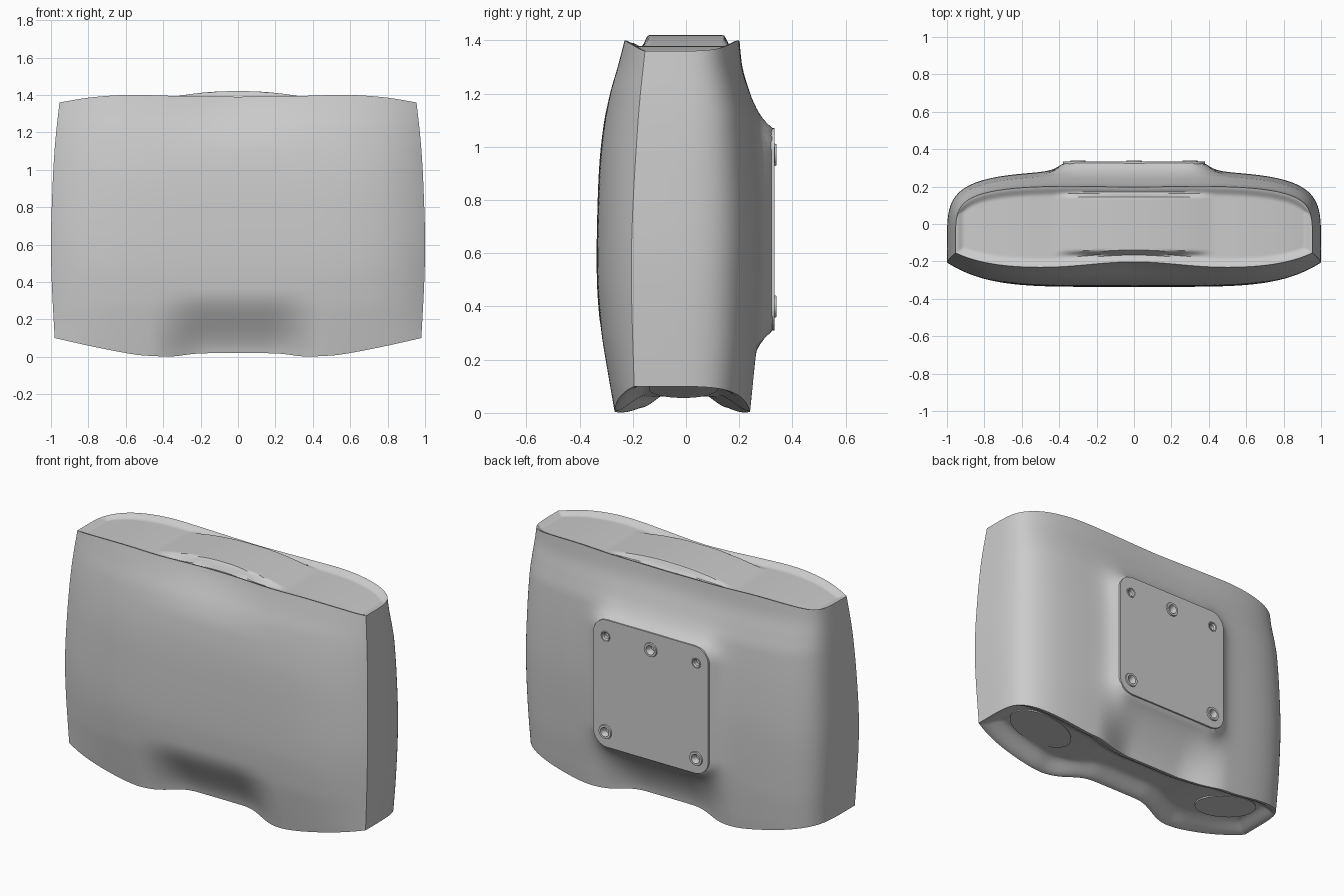
import bpy, bmesh, math
from mathutils import Matrix, Vector

cube = bpy.data.objects.get("Cube")
if cube:
    bpy.data.objects.remove(cube)

grey = bpy.data.materials.new("light_grey")
grey.use_nodes = True
grey.diffuse_color = (0.6, 0.6, 0.6, 1)
grey.node_tree.nodes["Principled BSDF"].inputs["Base Color"].default_value = (0.6, 0.6, 0.6, 1)


def finish(bm, name, smooth=True):
    bmesh.ops.recalc_face_normals(bm, faces=bm.faces)
    mesh = bpy.data.meshes.new(name)
    bm.to_mesh(mesh)
    bm.free()
    mesh.materials.append(grey)
    ob = bpy.data.objects.new(name, mesh)
    bpy.context.collection.objects.link(ob)
    bpy.ops.object.select_all(action='DESELECT')
    ob.select_set(True)
    bpy.context.view_layer.objects.active = ob
    if smooth:
        bpy.ops.object.shade_smooth_by_angle(angle=math.radians(32))
    return ob


def curve(points):
    """Smooth function through (position, value) points."""
    def slope(i):
        a, b = points[max(i - 1, 0)], points[min(i + 1, len(points) - 1)]
        return (b[1] - a[1]) / (b[0] - a[0])

    def f(p):
        p = min(max(p, points[0][0]), points[-1][0])
        i = 0
        while i < len(points) - 2 and p > points[i + 1][0]:
            i += 1
        (p0, v0), (p1, v1) = points[i], points[i + 1]
        h = p1 - p0
        t = (p - p0) / h
        return ((2*t**3 - 3*t*t + 1) * v0 + (t**3 - 2*t*t + t) * h * slope(i)
                + (3*t*t - 2*t**3) * v1 + (t**3 - t*t) * h * slope(i + 1))
    return f


def step(a, b, p):
    t = min(max((p - a) / (b - a), 0), 1)
    return t * t * (3 - 2 * t)


# Profiles: half width, crease, front and back depth by height; rims by |x|
half_width = curve([(0, .968), (.1, .98), (.55, 1.0), (.9, .992), (1.15, .977), (1.4, .95)])
crease_y = curve([(0, -.19), (.1, -.195), (.6, -.205), (1.1, -.18), (1.4, -.15)])
front_y = curve([(0, -.27), (.2, -.305), (.3, -.32), (.5, -.335), (.8, -.332),
                 (1.0, -.32), (1.2, -.29), (1.3, -.265), (1.4, -.24)])
back_y = curve([(0, .245), (.1, .255), (.3, .27), (.7, .28), (1.1, .258),
                (1.2, .238), (1.3, .215), (1.4, .205)])
rim_top = curve([(0, 1.39), (.35, 1.395), (.6, 1.4), (.8, 1.387), (.97, 1.36)])
rim_low = curve([(0, .02), (.22, .017), (.35, .002), (.45, .004), (.55, .012), (.75, .05), (.97, .1)])
PAD_Z, PAD, PAD_R = .69, .38, .09


def pad_distance(x, z):
    qx, qz = abs(x) - PAD + PAD_R, abs(z - PAD_Z) - PAD + PAD_R
    return math.hypot(max(qx, 0), max(qz, 0)) + min(max(qx, qz), 0) - PAD_R


def wall(u, t, back):
    a = min(abs(u), 1)
    z0, z1 = rim_low(a * .97), rim_top(a * .97)
    z = z0 + (z1 - z0) * t
    x, c = half_width(z) * u, crease_y(z)
    # waist pinched inwards at the bottom centre, slight dip at the top centre
    waist = (1 - step(.16, .48, abs(x))) * (1 - step(.02, .36, z))
    dip = math.exp(-(x / .35) ** 2) * step(1.1, 1.39, z)
    if not back:
        y = c + (front_y(z) - c) * (1 - a ** 5) + .1 * waist + .04 * dip
    else:
        y = c + (back_y(z) - c) * max(1 - a ** 4, 0) ** .18 - .085 * waist - .008 * dip
        # raised mounting pad with a soft flare
        d = pad_distance(x, z)
        target = .295 + .033 * step(-.055, -.02, d)
        y += (target - y) * math.exp(-max(d, 0) / .045)
    return Vector((x, y, z))


def cap(u, v, top):
    p, q = wall(u, top, False), wall(u, top, True)
    r = p.lerp(q, v)
    edge = min(min(v, 1 - v) * (q.y - p.y), (1 - abs(u)) * .97)
    if top:
        # dished top with a raised arched bar
        bar = max(1 - (r.x / .42) ** 2, 0) * (1 - step(.14, .172, abs(r.y)))
        r.z += -.022 * step(0, .05, edge) + .052 * bar
    else:
        r.z += .06 * step(0, .12, edge)
    return r


# Body: front, back, top and bottom sheets joined at their rims
bm = bmesh.new()
HALF, ROWS, ACROSS = 64, 72, 44
us = [1 - (1 - i / HALF) ** 2.2 for i in range(HALF + 1)]
us = [-u for u in reversed(us[1:])] + us


def sheet(fn, flag, n):
    grid = [[bm.verts.new(fn(u, j / n, flag)) for j in range(n + 1)] for u in us]
    for a, b in zip(grid, grid[1:]):
        for j in range(n):
            bm.faces.new((a[j], b[j], b[j + 1], a[j + 1]))


for flag in (0, 1):
    sheet(wall, flag, ROWS)
    sheet(cap, flag, ACROSS)
bmesh.ops.remove_doubles(bm, verts=bm.verts, dist=2e-6)
finish(bm, "body")

# Mounting plate: rounded square with screw holes
bm = bmesh.new()
loop = []
for k, (sx, sz) in enumerate(((1, 1), (-1, 1), (-1, -1), (1, -1))):
    for i in range(9):
        a = math.pi / 2 * (k + i / 8)
        loop.append(bm.verts.new((sx * (PAD - PAD_R) + PAD_R * math.cos(a), .285,
                                  PAD_Z + sz * (PAD - PAD_R) + PAD_R * math.sin(a))))
face = bm.faces.new(loop)
out = bmesh.ops.extrude_face_region(bm, geom=[face])["geom"]
bmesh.ops.translate(bm, verts=[g for g in out if isinstance(g, bmesh.types.BMVert)], vec=(0, .048, 0))
plate = finish(bm, "mounting_plate", False)

holes = [(-.3, .97), (.3, .97), (0, .97), (-.3, .4), (.3, .4)]
bm = bmesh.new()
for x, z in holes:
    bmesh.ops.create_cone(bm, cap_ends=True, segments=24, radius1=.024, radius2=.024, depth=.1,
                          matrix=Matrix.Translation((x, .35, z)) @ Matrix.Rotation(math.pi / 2, 4, 'X'))
cutter = finish(bm, "hole_cutter", False)
cutter.hide_render = True
bpy.context.view_layer.objects.active = plate
mod = plate.modifiers.new("holes", 'BOOLEAN')
mod.operation, mod.solver, mod.object = 'DIFFERENCE', 'EXACT', cutter
bpy.ops.object.modifier_apply(modifier=mod.name)
bpy.data.objects.remove(cutter)

# Screw collars: small turned rings around the holes
for n, (x, z) in enumerate(holes):
    wide, high = (.034, .335) if n < 2 else (.044, .34)
    profile = [(wide, .328), (wide - .004, high), (.027, high), (.018, .322), (.018, .302)]
    bm = bmesh.new()
    rings = [[bm.verts.new((x + r * math.cos(a), y, z + r * math.sin(a)))
              for a in (math.tau * i / 24 for i in range(24))] for r, y in profile]
    for a, b in zip(rings, rings[1:]):
        for i in range(24):
            j = (i + 1) % 24
            bm.faces.new((a[i], a[j], b[j], b[i]))
    finish(bm, f"screw_collar_{n + 1}")

# Oval foot inserts under both lobes
for side, sx in (("left", 1), ("right", -1)):
    bm = bmesh.new()
    place = (Matrix.Translation((sx * .68, -.01, .094)) @ Matrix.Rotation(-sx * .17, 4, 'Y')
             @ Matrix.Diagonal((.2, .13, 1, 1)))
    bmesh.ops.create_cone(bm, cap_ends=True, segments=48, radius1=1, radius2=1, depth=.008, matrix=place)
    finish(bm, f"foot_insert_{side}")
